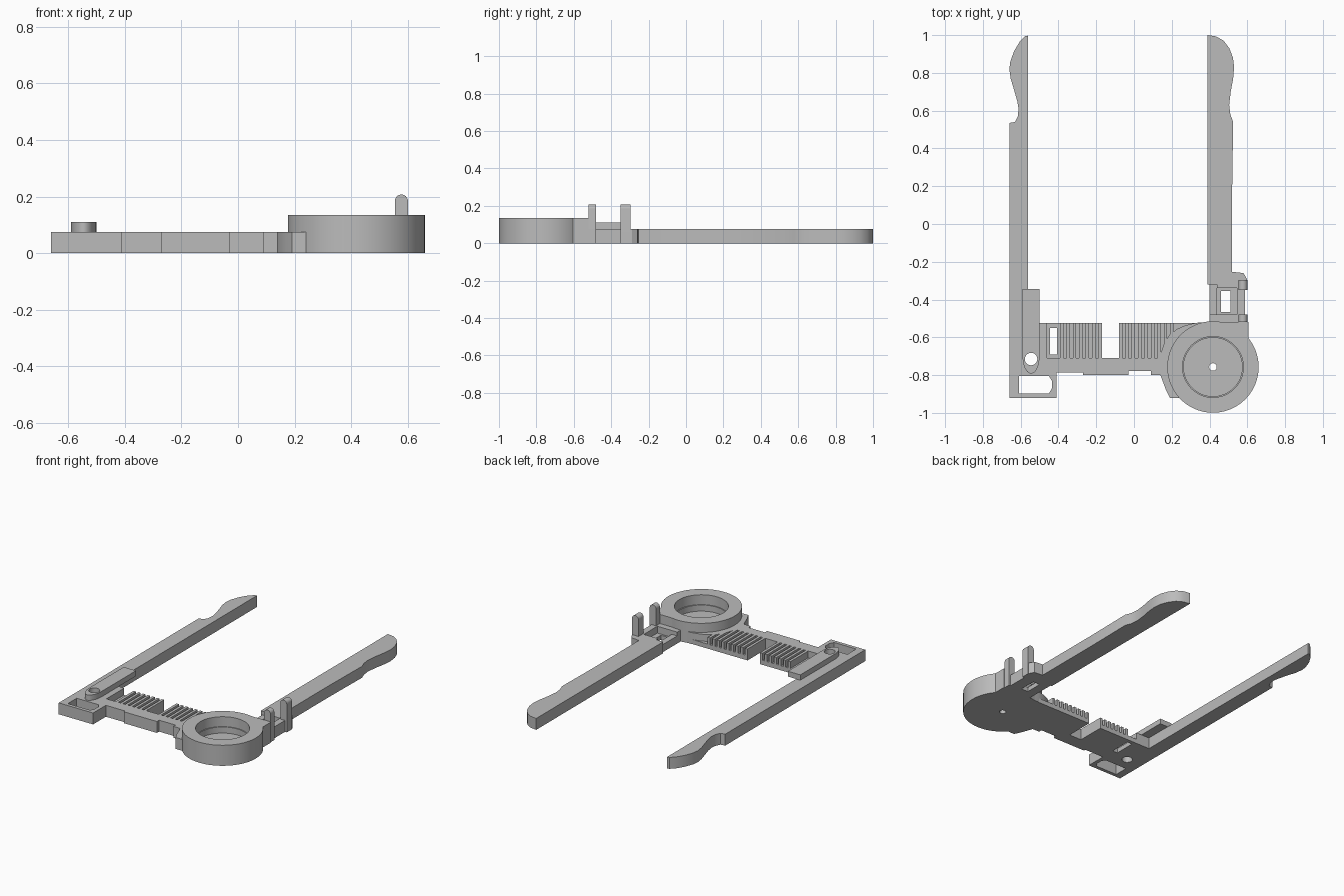
import bpy, math
from mathutils import Matrix

cube = bpy.data.objects.get("Cube")
if cube:
    bpy.data.objects.remove(cube, do_unlink=True)

grey = bpy.data.materials.new("plain grey")
grey.use_nodes = True
grey.diffuse_color = (0.5, 0.5, 0.5, 1)
grey.node_tree.nodes["Principled BSDF"].inputs["Base Color"].default_value = (0.5, 0.5, 0.5, 1)


def arc(cx, cy, r, a0=0, a1=360, n=64):
    """Points on an arc; a full circle does not repeat its first point."""
    steps = n if a1 - a0 == 360 else n - 1
    angles = [math.radians(a0 + (a1 - a0) * i / steps) for i in range(n)]
    return [(cx + r * math.cos(a), cy + r * math.sin(a)) for a in angles]


def rect(x0, x1, y0, y1):
    return [(x0, y0), (x1, y0), (x1, y1), (x0, y1)]


def prism(name, outline, z0, z1, holes=(), matrix=Matrix()):
    """Extrude a flat outline, with holes, between two heights."""
    curve = bpy.data.curves.new(name, 'CURVE')
    curve.dimensions = '2D'
    curve.fill_mode = 'BOTH'
    curve.extrude = (z1 - z0) / 2
    for loop in (outline, *holes):
        spline = curve.splines.new('POLY')
        spline.points.add(len(loop) - 1)
        for point, (x, y) in zip(spline.points, loop):
            point.co = (x, y, 0, 1)
        spline.use_cyclic_u = True
    temp = bpy.data.objects.new(name + "_curve", curve)
    bpy.context.collection.objects.link(temp)
    bpy.context.view_layer.update()
    mesh = bpy.data.meshes.new_from_object(temp.evaluated_get(bpy.context.evaluated_depsgraph_get()))
    bpy.data.objects.remove(temp, do_unlink=True)
    mesh.transform(matrix @ Matrix.Translation((0, 0, (z0 + z1) / 2)))
    mesh.materials.clear()
    mesh.materials.append(grey)
    obj = bpy.data.objects.new(name, mesh)
    bpy.context.collection.objects.link(obj)
    bpy.ops.object.select_all(action='DESELECT')
    obj.select_set(True)
    bpy.context.view_layer.objects.active = obj
    bpy.ops.object.shade_smooth_by_angle(angle=math.radians(25))
    return obj


H = 0.075                  # height of the frame
FLOOR = 0.03               # height of the thin plates
RIM = 0.135                # height of the round housing
CX, CY, R = 0.418, -0.757, 0.242
pin_hole = arc(-0.545, -0.715, 0.033, n=32)

# Long arm, corner window and bridge in one piece
window = [(-0.61, -0.897), (-0.45, -0.897), (-0.435, -0.87), (-0.435, -0.83),
          (-0.45, -0.805), (-0.61, -0.805)]
frame = [(-0.66, -0.92), (-0.41, -0.92), (-0.41, -0.787), (-0.27, -0.787),
         (-0.27, -0.80), (-0.03, -0.80), (-0.03, -0.777), (0.09, -0.777),
         (0.09, -0.80), (0.19, -0.80), (0.19, -0.71), (-0.46, -0.71),
         (-0.46, -0.525), (-0.56, -0.525), (-0.56, 0.997), (-0.575, 0.995),
         (-0.605, 0.965), (-0.635, 0.915), (-0.655, 0.86), (-0.66, 0.82),
         (-0.653, 0.77), (-0.635, 0.71), (-0.618, 0.65), (-0.611, 0.61),
         (-0.615, 0.57), (-0.63, 0.54), (-0.66, 0.535)]
prism("arm_and_bridge", frame, 0, H, [window, pin_hole])

# Raised pivot plate with a rounded end
pivot = [(-0.50, -0.345), (-0.59, -0.345), (-0.59, -0.70)]
pivot += [(-0.545 + 0.045 * math.cos(a), -0.70 + 0.092 * math.sin(a))
          for a in (math.pi + math.pi * i / 20 for i in range(1, 21))]
prism("pivot_plate", pivot, H, 0.11, [pin_hole])

# Two comb plates and their ribs
prism("comb_plate_right", rect(-0.465, -0.17, -0.72, -0.525), 0, FLOOR,
      [rect(-0.445, -0.408, -0.69, -0.55)])
prism("comb_plate_left", [(-0.08, -0.72), (0.22, -0.72), (0.32, -0.525), (-0.08, -0.525)], 0, FLOOR)
for side, start, count in (("right", -0.392, 7), ("left", -0.08, 9)):
    for i in range(count):
        x = start + i * 0.034
        prism(f"comb_rib_{side}_{i + 1}", rect(x, x + 0.018, -0.715, -0.525), FLOOR, H)

# Round housing: floor with a pin hole, wall and inner ledge
prism("housing_floor", arc(CX, CY, R, n=96), 0, FLOOR, [arc(CX, CY, 0.02, n=24)])
prism("housing_wall", arc(CX, CY, R, n=96), FLOOR, RIM, [arc(CX, CY, 0.161, n=96)])
prism("housing_ledge", arc(CX, CY, 0.17, n=96), FLOOR, 0.07, [arc(CX, CY, 0.155, n=96)])

# Low collar joining the housing to the bridge
collar = [(0.245, -0.92), (0.19, -0.92), (0.17, -0.88), (0.14, -0.80), (0.137, -0.70),
          (0.16, -0.63), (0.19, -0.585), (0.23, -0.555), (0.27, -0.537),
          (0.33, -0.523), (0.42, -0.52)]
prism("housing_collar", collar + arc(CX, CY, 0.2, 90, 235, 24), 0, H)

# Tall shoulder behind the housing
shoulder = [(0.605, -0.61), (0.605, -0.52), (0.40, -0.52)]
prism("housing_shoulder", shoulder + arc(CX, CY, 0.2, 45, 95, 12)[::-1], 0, RIM)

# Second arm with the latch frame at its root
arm = [(0.39, -0.32), (0.44, -0.32), (0.44, -0.34), (0.545, -0.34), (0.545, -0.48),
       (0.40, -0.48), (0.40, -0.525), (0.60, -0.525), (0.60, -0.48), (0.587, -0.48),
       (0.587, -0.35), (0.597, -0.35), (0.597, -0.29), (0.58, -0.26), (0.52, -0.253),
       (0.52, 0.2), (0.525, 0.54), (0.51, 0.58), (0.504, 0.63), (0.512, 0.70),
       (0.525, 0.77), (0.53, 0.83), (0.524, 0.88), (0.505, 0.93), (0.475, 0.97),
       (0.435, 0.993), (0.39, 1.0)]
prism("latch_arm", arm, 0, H)
prism("latch_tray", rect(0.40, 0.56, -0.49, -0.31), 0, FLOOR, [rect(0.46, 0.51, -0.467, -0.355)])
prism("latch_tray_rim", rect(0.40, 0.44, -0.49, -0.31), FLOOR, 0.05)

# Upright latch posts with rounded tops
post = [(0.554, 0), (0.60, 0)] + arc(0.577, 0.184, 0.023, 0, 180, 16)
upright = Matrix.Rotation(math.radians(90), 4, 'X')
for name, y0, y1 in (("front", -0.52, -0.48), ("back", -0.35, -0.297)):
    prism(f"latch_post_{name}", post, -y1, -y0, matrix=upright)
